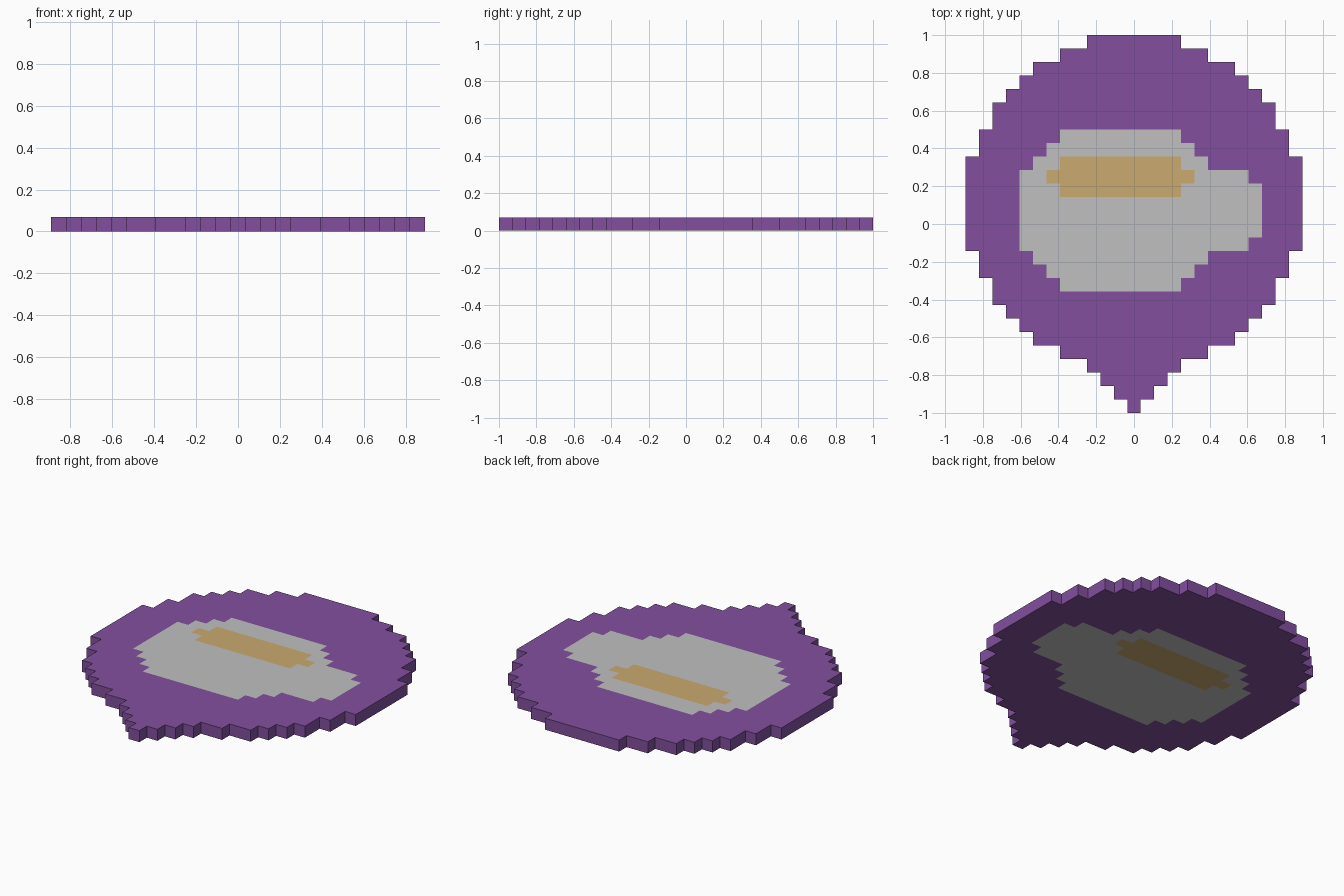
import bpy, bmesh

if "Cube" in bpy.data.objects:
    bpy.data.objects.remove(bpy.data.objects["Cube"])

P = 2 / 28          # cell size of the stepped outline
THICK = 0.07


def srgb(r, g, b):
    def lin(c):
        c /= 255
        return c / 12.92 if c <= 0.04045 else ((c + 0.055) / 1.055) ** 2.4
    return (lin(r), lin(g), lin(b), 1)


def material(name, col):
    m = bpy.data.materials.new(name)
    m.diffuse_color = srgb(*col)
    m.use_nodes = True
    m.node_tree.nodes["Principled BSDF"].inputs["Base Color"].default_value = m.diffuse_color
    return m


mats = [material("purple", (130, 79, 158)),
        material("light grey", (192, 192, 192)),
        material("tan", (203, 170, 112))]

# half-width of each row, in whole cells beside the centre one, top to bottom
body = [3, 5, 7, 8, 9, 10, 10, 11, 11] + [12] * 7 + \
       [11, 11, 10, 10, 9, 8, 7, 5, 3, 2, 1, 0]
# inlaid panels: row -> (first cell, last cell)
panel = {7: (-5, 3), 8: (-6, 4), 9: (-7, 5), 10: (-8, 8),
         11: (-8, 9), 12: (-8, 9), 13: (-8, 9), 14: (-8, 9),
         15: (-8, 8), 16: (-7, 5), 17: (-6, 4), 18: (-5, 3)}
stripe = {9: (-5, 3), 10: (-6, 4), 11: (-5, 3)}


def inside(rows, r, c):
    return r in rows and rows[r][0] <= c <= rows[r][1]


# stepped token plate: coloured cells, extruded to full thickness
bm = bmesh.new()
corners = {}


def corner(i, r):
    if (i, r) not in corners:
        corners[i, r] = bm.verts.new(((i - 0.5) * P, 1 - r * P, 0))
    return corners[i, r]


for r, half in enumerate(body):
    for c in range(-half, half + 1):
        f = bm.faces.new((corner(c, r + 1), corner(c + 1, r + 1),
                          corner(c + 1, r), corner(c, r)))
        f.material_index = 2 if inside(stripe, r, c) else int(inside(panel, r, c))

geo = bmesh.ops.extrude_face_region(bm, geom=bm.faces[:], use_keep_orig=True)["geom"]
bmesh.ops.translate(bm, vec=(0, 0, THICK),
                    verts=[g for g in geo if isinstance(g, bmesh.types.BMVert)])
bmesh.ops.recalc_face_normals(bm, faces=bm.faces[:])
bm.normal_update()
for f in bm.faces:      # the rim is all purple
    if abs(f.normal.z) < 0.5:
        f.material_index = 0

mesh = bpy.data.meshes.new("token_plate")
bm.to_mesh(mesh)
bm.free()
for m in mats:
    mesh.materials.append(m)
bpy.context.collection.objects.link(bpy.data.objects.new("token_plate", mesh))
